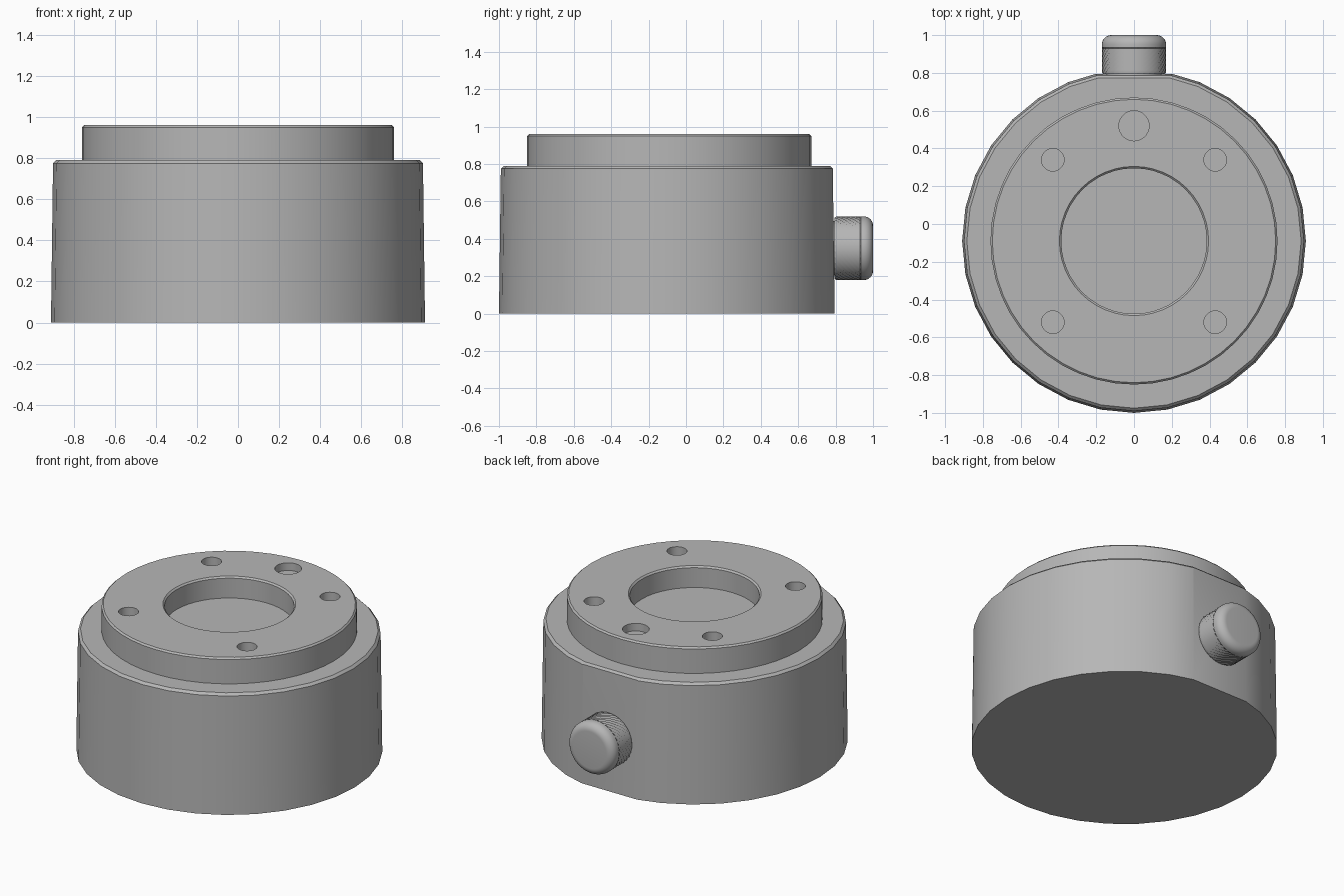
import bpy, bmesh, math
from mathutils import Matrix, Vector

cube = bpy.data.objects.get("Cube")
if cube:
    bpy.data.objects.remove(cube, do_unlink=True)

CENTRE_Y = -0.09

# One plain metal colour
metal = bpy.data.materials.new("Grey metal")
metal.use_nodes = True
colour = (0.47, 0.47, 0.47, 1)
metal.diffuse_color = colour
metal.node_tree.nodes["Principled BSDF"].inputs["Base Color"].default_value = colour


def lathe(profile, segments, ripple=None):
    """Closed turned solid from (radius, height) pairs; ripple(row, column) shifts the radius."""
    bm = bmesh.new()
    rings = []
    for row, (radius, z) in enumerate(profile):
        ring = []
        for col in range(segments):
            a = math.tau * col / segments
            r = radius + (ripple(row, col) if ripple else 0)
            ring.append(bm.verts.new((r * math.cos(a), r * math.sin(a), z)))
        rings.append(ring)
    for low, high in zip(rings, rings[1:]):
        for i in range(segments):
            j = (i + 1) % segments
            bm.faces.new((low[i], low[j], high[j], high[i]))
    bm.faces.new(rings[0][::-1])
    bm.faces.new(rings[-1])
    bmesh.ops.recalc_face_normals(bm, faces=bm.faces)
    return bm


def make_object(name, bm, matrix):
    bm.transform(matrix)
    mesh = bpy.data.meshes.new(name)
    bm.to_mesh(mesh)
    bm.free()
    mesh.materials.append(metal)
    obj = bpy.data.objects.new(name, mesh)
    bpy.context.collection.objects.link(obj)
    return obj


def select(obj):
    bpy.ops.object.select_all(action='DESELECT')
    obj.select_set(True)
    bpy.context.view_layer.objects.active = obj


def smooth(obj):
    select(obj)
    bpy.ops.object.shade_smooth_by_angle(angle=math.radians(25))


def slice_off(bm, point, normal):
    """Cut away everything beyond a plane and close the opening."""
    geom = bm.verts[:] + bm.edges[:] + bm.faces[:]
    bmesh.ops.bisect_plane(bm, geom=geom, plane_co=Vector(point),
                           plane_no=Vector(normal), clear_outer=True)
    bmesh.ops.holes_fill(bm, edges=[e for e in bm.edges if e.is_boundary], sides=0)
    bmesh.ops.recalc_face_normals(bm, faces=bm.faces)


base = Matrix.Translation((0, CENTRE_Y, 0))

# Tapered body with a chamfered rim and a flat on its back
bm = lathe([(0.91, 0), (0.9, 0.775), (0.885, 0.79)], 32)
slice_off(bm, (0, 0.885, 0), (0, 1, 0.013))
slice_off(bm, (0, 0.862, 0.79), (0, 1, 1))
body = make_object("body", bm, base)
smooth(body)

# Raised ring with a shallow chamfered bore
bm = lathe([(0.76, 0.75), (0.76, 0.95), (0.75, 0.96), (0.395, 0.96),
            (0.385, 0.95), (0.385, 0.82)], 48)
ring = make_object("raised_ring", bm, base)

# Blind holes: four fixing holes and one wider shallow one
holes = [(x, y, 0.06, 0.86) for x in (-0.43, 0.43) for y in (-0.52, 0.34)]
holes.append((0, 0.52, 0.08, 0.91))
for x, y, radius, floor in holes:
    cutter = make_object("hole_cutter", lathe([(radius, floor), (radius, 1.1)], 28),
                         Matrix.Translation((x, y, 0)))
    cutter.hide_render = True
    mod = ring.modifiers.new("hole", 'BOOLEAN')
    mod.operation = 'DIFFERENCE'
    mod.solver = 'EXACT'
    mod.object = cutter
    select(ring)
    bpy.ops.object.modifier_apply(modifier=mod.name)
    bpy.data.objects.remove(cutter, do_unlink=True)
smooth(ring)

# Knob at the back: knurled grip, then a rounded cap
ROWS, GRIP, RADIUS, ROUND, LENGTH = 10, 0.14, 0.17, 0.05, 0.21
profile = [(0.145, -0.02), (0.145, 0.005), (RADIUS - 0.006, 0.005)]
first = len(profile)
profile += [(RADIUS - 0.004, 0.012 + (GRIP - 0.012) * i / ROWS) for i in range(ROWS + 1)]
last = len(profile)
profile.append((RADIUS, GRIP + 0.005))
for i in range(9):
    a = math.pi / 2 * i / 8
    profile.append((RADIUS - ROUND + ROUND * math.cos(a), LENGTH - ROUND + ROUND * math.sin(a)))


def knurl(row, col):
    return 0.004 * (-1) ** (row + col) if first <= row < last else 0


to_back = Matrix.Translation((0, 0.79, 0.35)) @ Matrix.Rotation(-math.pi / 2, 4, 'X')
knob = make_object("knurled_knob", lathe(profile, 64, knurl), to_back)
smooth(knob)
